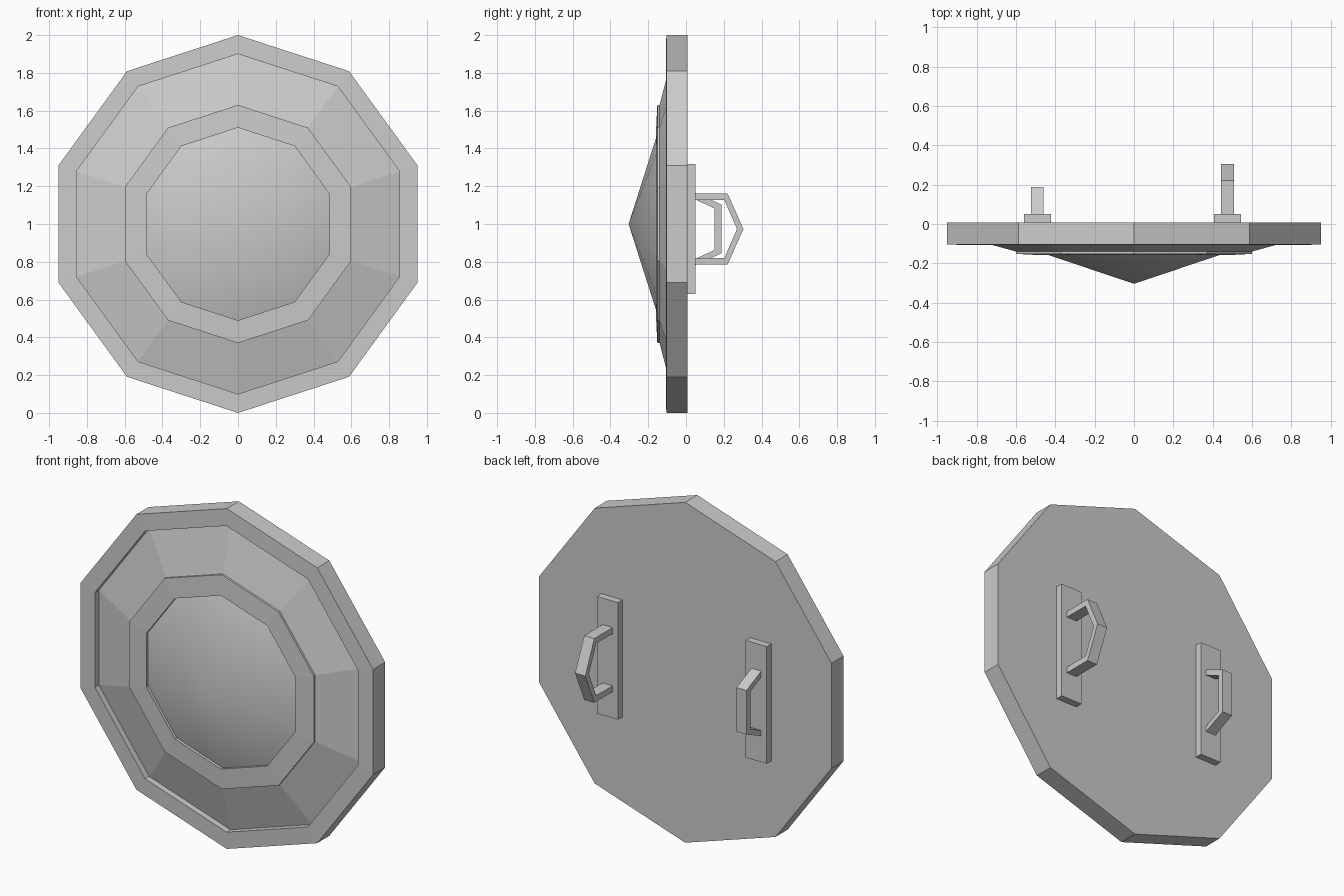
import bpy, bmesh
from math import sin, cos, pi

if "Cube" in bpy.data.objects:
    bpy.data.objects.remove(bpy.data.objects["Cube"])

SIDES = 10


def finish(name, bm):
    bmesh.ops.recalc_face_normals(bm, faces=bm.faces)
    me = bpy.data.meshes.new(name)
    bm.to_mesh(me)
    bm.free()
    ob = bpy.data.objects.new(name, me)
    bpy.context.collection.objects.link(ob)
    return ob


def extrude_outline(name, pts, x0, x1):
    """Closed (y, z) outline extruded along x."""
    bm = bmesh.new()
    face = bm.faces.new([bm.verts.new((x0, y, z)) for y, z in pts])
    res = bmesh.ops.extrude_face_region(bm, geom=[face])
    verts = [v for v in res["geom"] if isinstance(v, bmesh.types.BMVert)]
    bmesh.ops.translate(bm, verts=verts, vec=(x1 - x0, 0, 0))
    return finish(name, bm)


# Shield body: stepped (radius, y) profile swept around ten sides, back to front
profile = [(1.0, 0.008), (1.0, -0.104), (0.9, -0.107), (0.9, -0.07),
           (0.63, -0.14), (0.63, -0.152), (0.51, -0.158), (0.51, -0.141)]
bm = bmesh.new()
rings = [[bm.verts.new((r * sin(2 * pi * i / SIDES), y, 1 + r * cos(2 * pi * i / SIDES)))
          for i in range(SIDES)] for r, y in profile]
bm.faces.new(rings[0])
for a, b in zip(rings, rings[1:]):
    for i in range(SIDES):
        j = (i + 1) % SIDES
        bm.faces.new((a[i], a[j], b[j], b[i]))
# Smooth pointed boss in the middle
tip = bm.verts.new((0, -0.304, 1))
for i in range(SIDES):
    bm.faces.new((rings[-1][i], rings[-1][(i + 1) % SIDES], tip)).smooth = True
finish("shield_body", bm)

# Mounting strips on the back
strip = [(0.006, 0.63), (0.05, 0.63), (0.05, 1.318), (0.006, 1.318)]
extrude_outline("grip_mount", strip, 0.408, 0.545)
extrude_outline("strap_mount", strip, -0.56, -0.423)

# Large pointed arm loop
extrude_outline("arm_loop", [
    (0.048, 1.162), (0.22, 1.162), (0.304, 0.974), (0.22, 0.785), (0.048, 0.785),
    (0.048, 0.82), (0.203, 0.82), (0.27, 0.974), (0.203, 1.127), (0.048, 1.127)],
    0.442, 0.508)

# Small flat-topped hand grip
extrude_outline("hand_grip", [
    (0.048, 1.165), (0.187, 1.103), (0.187, 0.844), (0.048, 0.782),
    (0.048, 0.815), (0.15, 0.862), (0.15, 1.083), (0.048, 1.13)],
    -0.524, -0.46)
